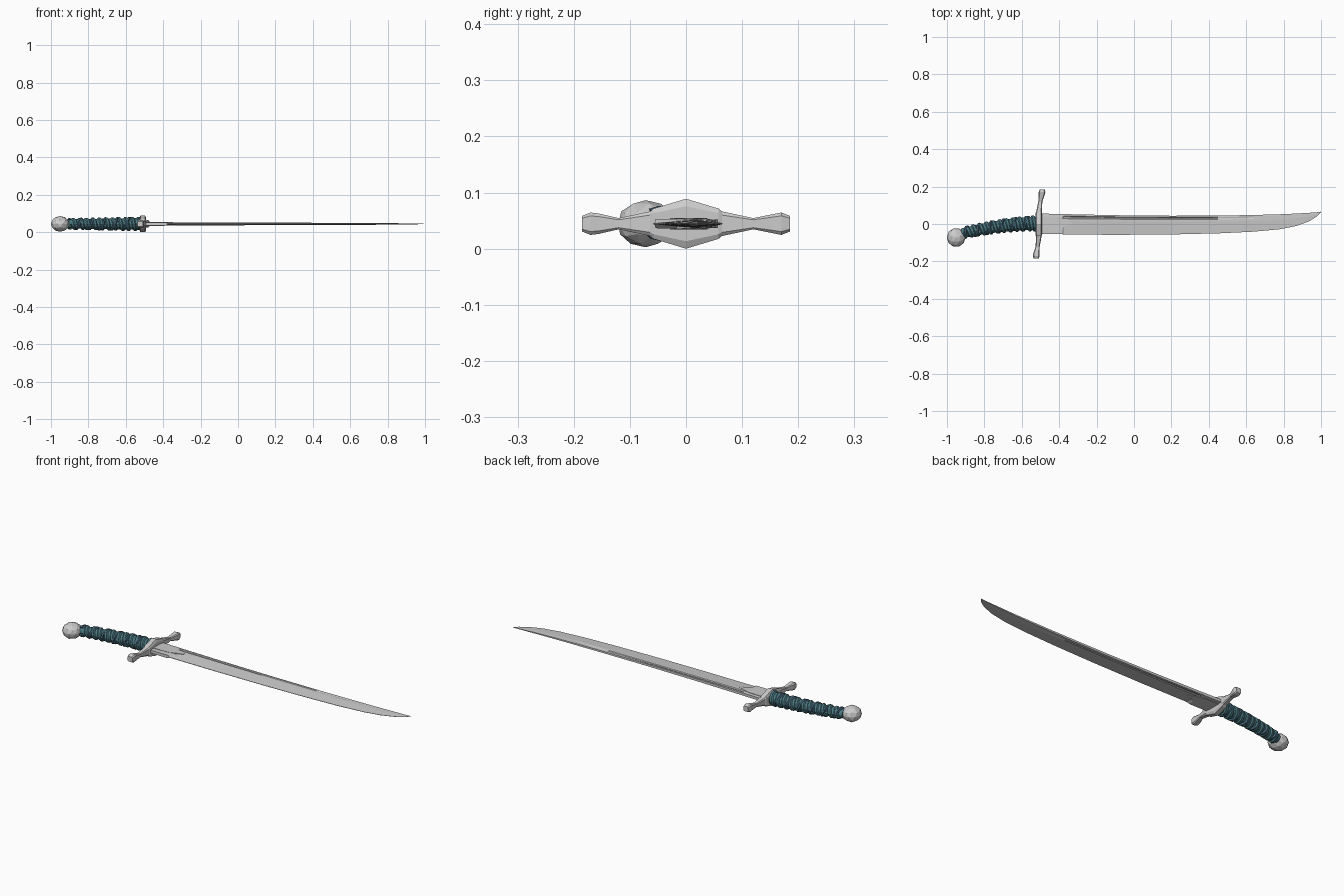
import bpy, bmesh
from math import sin, cos, pi, atan2
from mathutils import Vector

if "Cube" in bpy.data.objects:
    bpy.data.objects.remove(bpy.data.objects["Cube"])

ZC = 0.0445  # mid-plane of the sword lying flat


def material(name, rgb):
    m = bpy.data.materials.new(name)
    m.diffuse_color = (*rgb, 1)
    m.use_nodes = True
    m.node_tree.nodes["Principled BSDF"].inputs["Base Color"].default_value = m.diffuse_color
    return m


def loft(name, rings, mat=None):
    """Skin a list of equal-length point rings and cap both ends."""
    bm = bmesh.new()
    vs = [[bm.verts.new(p) for p in r] for r in rings]
    n = len(vs[0])
    for a, b in zip(vs, vs[1:]):
        for i in range(n):
            j = (i + 1) % n
            bm.faces.new((a[i], a[j], b[j], b[i]))
    bm.faces.new(vs[0][::-1])
    bm.faces.new(vs[-1])
    bmesh.ops.recalc_face_normals(bm, faces=bm.faces)
    me = bpy.data.meshes.new(name)
    bm.to_mesh(me)
    bm.free()
    ob = bpy.data.objects.new(name, me)
    bpy.context.collection.objects.link(ob)
    if mat:
        me.materials.append(mat)
    return ob


# Blade: x, cutting edge y, bevel line y, spine y, edge half thickness, body half thickness
blade_stations = [
    (-0.50, -0.053, -0.040, 0.056, 0.0080, 0.0085),
    (-0.385, -0.054, -0.040, 0.053, 0.0080, 0.0085),
    (-0.375, -0.056, 0.015, 0.053, 0.0012, 0.0080),
    (-0.10, -0.058, 0.014, 0.047, 0.0010, 0.0075),
    (0.20, -0.056, 0.013, 0.044, 0.0010, 0.0068),
    (0.45, -0.050, 0.013, 0.045, 0.0010, 0.0060),
    (0.64, -0.041, 0.016, 0.048, 0.0010, 0.0052),
    (0.78, -0.028, 0.022, 0.052, 0.0008, 0.0042),
    (0.87, -0.010, 0.031, 0.056, 0.0008, 0.0034),
    (0.94, 0.016, 0.042, 0.060, 0.0006, 0.0024),
    (0.98, 0.042, 0.053, 0.063, 0.0005, 0.0014),
    (1.00, 0.064, 0.0645, 0.066, 0.0003, 0.0005),
]
rings = []
for x, e, b, s, te, tb in blade_stations:
    groove = tb * (0.55 if -0.38 < x < 0.6 else 0.97)
    w = s - b
    half = [(e, te), (b, tb), (s - 0.65 * w, tb), (s - 0.52 * w, groove),
            (s - 0.36 * w, groove), (s - 0.25 * w, tb), (s, tb * 0.85)]
    rings.append([(x, y, ZC + t) for y, t in half] +
                 [(x, y, ZC - t) for y, t in reversed(half)])
loft("blade", rings)

# Pointed reinforcing tongues at the root of the blade
tongue = [(-0.50, 0.034, 0.0105), (-0.40, 0.030, 0.0100), (-0.33, 0.004, 0.0085)]
loft("blade_tongue", [[(x, 0.005 + sy * h, ZC + sz * t) for sy, sz in
     ((-1, -1), (1, -1), (1, 1), (-1, 1))] for x, h, t in tongue])

# Crossguard: y, centre x, half width x, half height z, counter-swept arms
guard_stations = [
    (-0.185, -0.523, 0.014, 0.014), (-0.170, -0.523, 0.018, 0.020),
    (-0.155, -0.522, 0.016, 0.018), (-0.120, -0.515, 0.011, 0.010),
    (-0.064, -0.509, 0.015, 0.022), (-0.058, -0.509, 0.018, 0.027),
    (0.0, -0.509, 0.018, 0.0445),
    (0.058, -0.509, 0.018, 0.027), (0.064, -0.508, 0.015, 0.022),
    (0.120, -0.501, 0.011, 0.010), (0.155, -0.494, 0.016, 0.017),
    (0.170, -0.492, 0.018, 0.020), (0.185, -0.491, 0.014, 0.014),
]
oct_shape = [(-1, -.7), (-.7, -1), (.7, -1), (1, -.7), (1, .7), (.7, 1), (-.7, 1), (-1, .7)]
loft("crossguard", [[(cx + u * hx, y, ZC + v * hz) for u, v in oct_shape]
                    for y, cx, hx, hz in guard_stations])


# Grip centre line, running from guard (t=0) to pommel (t=1)
def grip_centre(t):
    return Vector((-0.515 - 0.405 * t, 0.003 - 0.053 * t ** 1.8, ZC))


def grip_point(t, a, grow=0.0):
    d = grip_centre(t + 0.01) - grip_centre(t - 0.01) if t > 0.01 else Vector((-1, 0, 0))
    d.normalize()
    side = Vector((-d.y, d.x, 0))
    ry = 0.036 - 0.010 * t + grow
    rz = 0.032 - 0.008 * t + grow
    return grip_centre(t) + side * (ry * cos(a)) + Vector((0, 0, rz * sin(a)))


teal = material("teal_leather", (0.07, 0.19, 0.22))
navy = material("navy_leather", (0.06, 0.13, 0.19))
loft("grip_core", [[grip_point(k / 12, 2 * pi * i / 12) for i in range(12)]
                   for k in range(13)], teal)


# Leather strips wound around the grip in both directions
def wrap(name, turns, direction, phase, width, lift, mat):
    steps = turns * 12
    rings = []
    for k in range(steps + 1):
        t = 0.02 + 0.95 * k / steps
        a = direction * 2 * pi * k / 12 + phase
        rings.append([grip_point(max(t - width, 0.0), a, -0.003),
                      grip_point(max(t - width * .4, 0.0), a, lift),
                      grip_point(min(t + width * .4, 1.0), a, lift),
                      grip_point(min(t + width, 1.0), a, -0.003)])
    loft(name, rings, mat)


wrap("grip_wrap", 11, 1, 0.0, 0.034, 0.0065, teal)
wrap("grip_cross_wrap", 6, -1, 1.0, 0.026, 0.0075, navy)

# Faceted pommel, slightly flattened
bpy.ops.mesh.primitive_ico_sphere_add(subdivisions=2, radius=1, location=(-0.951, -0.072, ZC))
pommel = bpy.context.object
pommel.name = "pommel"
pommel.scale = (0.050, 0.051, 0.042)
pommel.rotation_euler.z = 0.3
